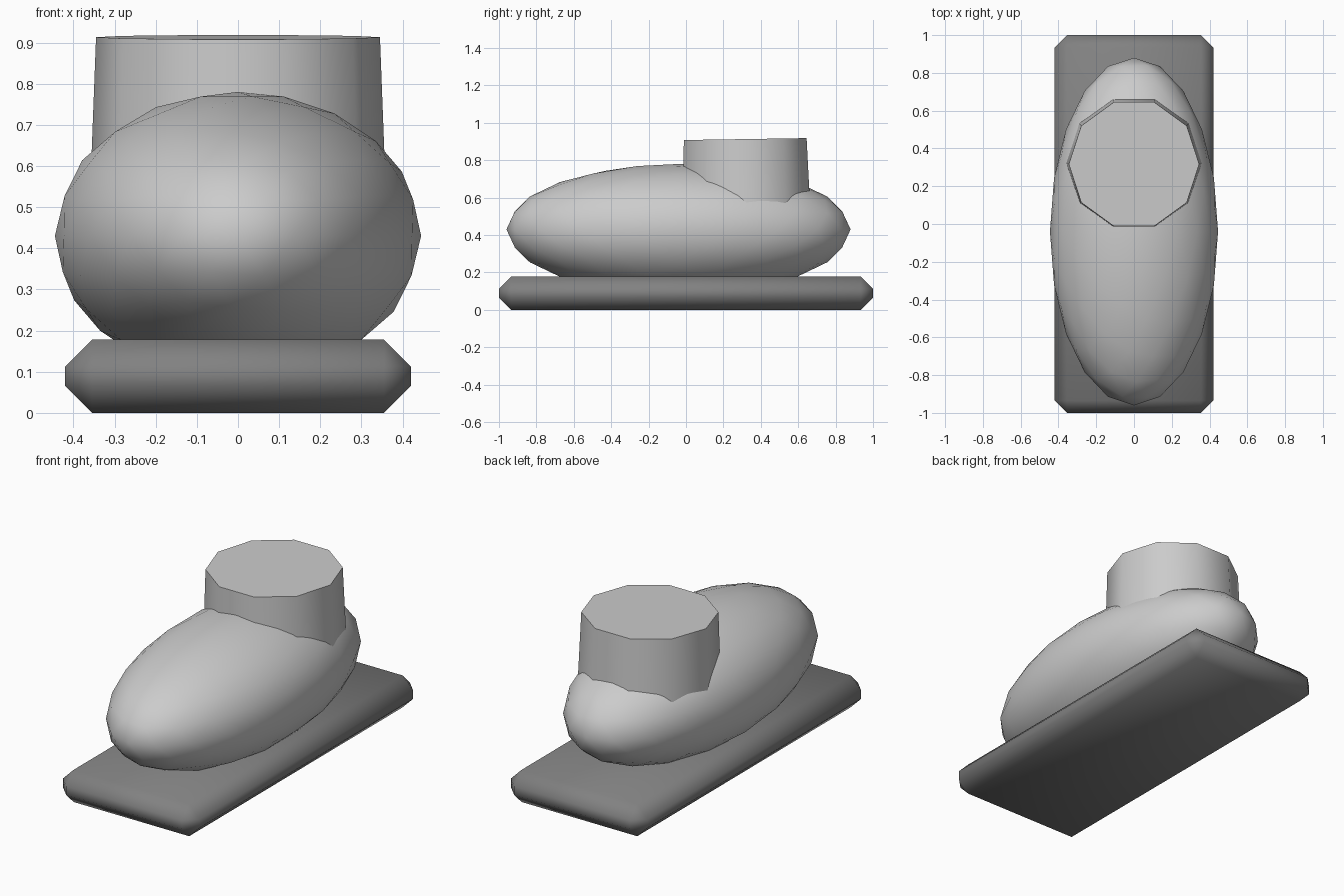
import bpy, bmesh, math
from mathutils import Matrix

if "Cube" in bpy.data.objects:
    bpy.data.objects.remove(bpy.data.objects["Cube"])


def material(name, v):
    m = bpy.data.materials.new(name)
    m.diffuse_color = (v, v, v, 1)
    m.use_nodes = True
    m.node_tree.nodes["Principled BSDF"].inputs["Base Color"].default_value = m.diffuse_color
    return m


light = material("light grey", 0.6)
dark = material("dark grey", 0.22)


def finish(bm, name, mat, sharp=None):
    mesh = bpy.data.meshes.new(name)
    bm.to_mesh(mesh)
    bm.free()
    mesh.materials.append(mat)
    ob = bpy.data.objects.new(name, mesh)
    bpy.context.collection.objects.link(ob)
    bpy.ops.object.select_all(action='DESELECT')
    ob.select_set(True)
    bpy.context.view_layer.objects.active = ob
    if sharp:
        bpy.ops.object.shade_smooth_by_angle(angle=math.radians(sharp))
    else:
        bpy.ops.object.shade_smooth()
    return ob


# sole: slab with a single chamfer on every edge
bm = bmesh.new()
bmesh.ops.create_cube(bm, size=1, matrix=Matrix.Translation((0, 0, 0.089))
                      @ Matrix.Diagonal((0.84, 2, 0.178, 1)))
bmesh.ops.bevel(bm, geom=bm.edges[:], offset=0.065, offset_type='OFFSET',
                segments=1, affect='EDGES', profile=0.5)
finish(bm, "sole", dark)

# shoe body: stretched icosphere
bm = bmesh.new()
bmesh.ops.create_icosphere(bm, subdivisions=3, radius=1,
                           matrix=Matrix.Translation((0, -0.04, 0.43))
                           @ Matrix.Diagonal((0.445, 0.92, 0.35, 1)))
finish(bm, "shoe_body", light)

# ankle cuff: ten-sided, slightly tapered and tilted
bm = bmesh.new()
bmesh.ops.create_cone(bm, cap_ends=True, segments=10, radius1=0.361,
                      radius2=0.345, depth=0.42)
bm.transform(Matrix.Rotation(math.radians(18), 4, 'Z'))
# keep two corners on the x axis
if max(abs(v.co.x) for v in bm.verts) < 0.36:
    bm.transform(Matrix.Rotation(math.radians(-18), 4, 'Z'))
bm.transform(Matrix.Translation((0, 0.32, 0.703))
             @ Matrix.Rotation(math.radians(0.9), 4, 'X'))
finish(bm, "ankle_cuff", light, 40)
